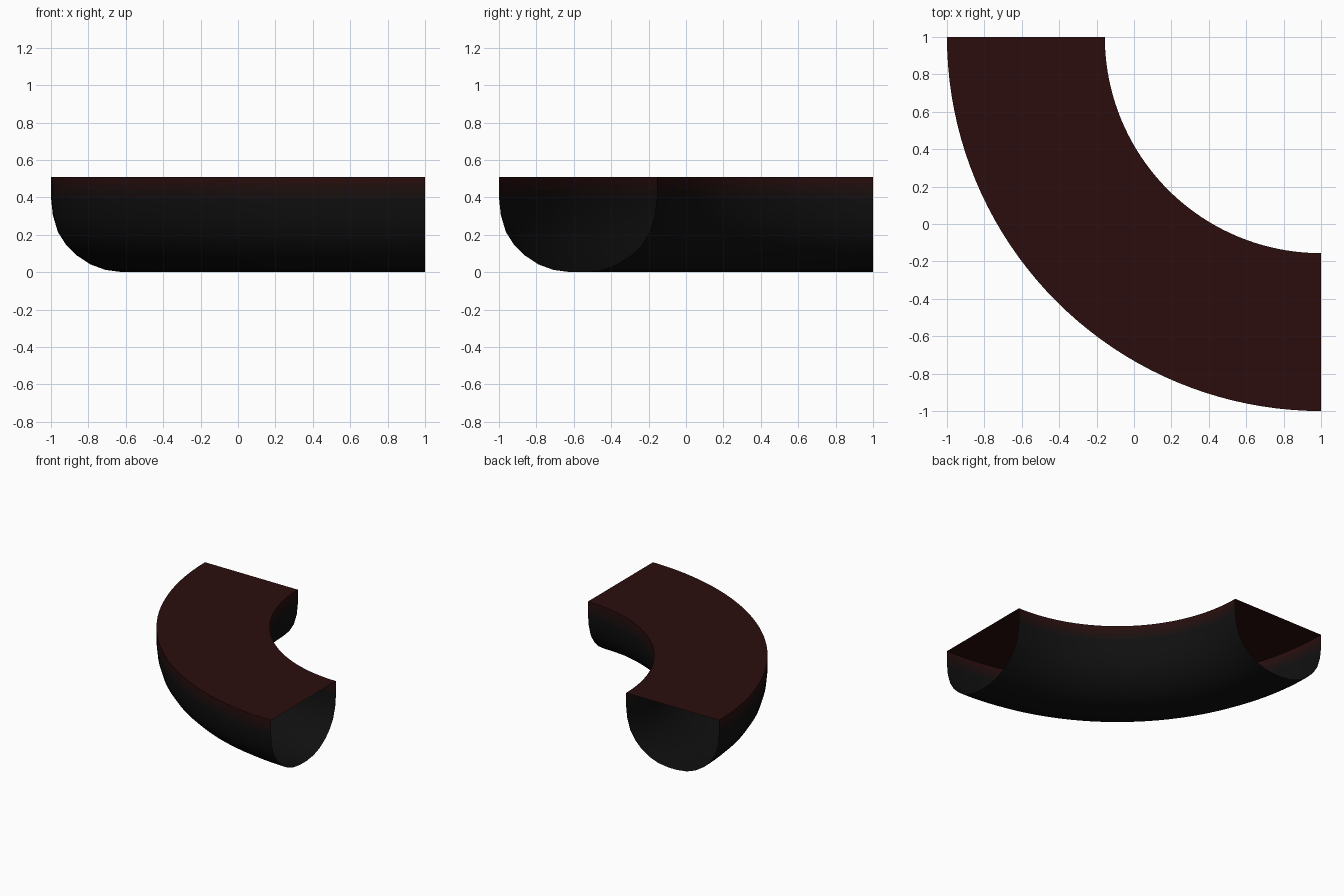
import bpy, math

if "Cube" in bpy.data.objects:
    bpy.data.objects.remove(bpy.data.objects["Cube"])

SEGMENTS = 40
MID_R, TOP_Z = 1.578, 0.51


def material(name, t):
    # t blends from near black (0) to dark red (1)
    dark, red = (0.005, 0.005, 0.005), (0.025, 0.004, 0.004)
    m = bpy.data.materials.new(name)
    m.diffuse_color = [a + (b - a) * t for a, b in zip(dark, red)] + [1]
    m.use_nodes = True
    m.node_tree.nodes["Principled BSDF"].inputs["Base Color"].default_value = m.diffuse_color
    return m


def sweep(name, profile, mats, mat_of):
    # Sweep an open (radial offset, z) profile through a quarter turn about (1, 1)
    verts, faces, slots = [], [], []
    n = len(profile)
    for i in range(SEGMENTS + 1):
        a = math.pi + math.pi / 2 * i / SEGMENTS
        for off, z in profile:
            r = MID_R + off
            verts.append((1 + r * math.cos(a), 1 + r * math.sin(a), z))
    for i in range(SEGMENTS):
        for j in range(n - 1):
            p = i * n + j
            faces.append((p, p + n, p + n + 1, p + 1))
            slots.append(mat_of(j))
    mesh = bpy.data.meshes.new(name)
    mesh.from_pydata(verts, [], faces)
    for m in mats:
        mesh.materials.append(m)
    for poly, s in zip(mesh.polygons, slots):
        poly.material_index = s
    mesh.shade_smooth()
    obj = bpy.data.objects.new(name, mesh)
    bpy.context.collection.objects.link(obj)
    return obj


black = material("black", 0.0)
faint = material("faint_red", 0.25)
mid = material("mid_red", 0.5)
upper = material("upper_red", 0.8)
red = material("dark_red", 1.0)

# Rounded trough, open at both ends, reddening toward the rim
half = [(0.422, TOP_Z), (0.422, 0.475), (0.422, 0.44), (0.422, 0.40),
        (0.412, 0.305), (0.385, 0.215), (0.342, 0.147), (0.285, 0.09),
        (0.21, 0.041), (0.13, 0.012), (0.04, 0.0)]
profile = half + [(-x, z) for x, z in reversed(half)]
last = len(profile) - 2
sweep("curved_trough", profile, [upper, mid, faint, black],
      lambda j: min(j, last - j, 3))

# Flat top panel
sweep("top_panel", [(-0.422, TOP_Z), (0.422, TOP_Z)], [red], lambda j: 0)
